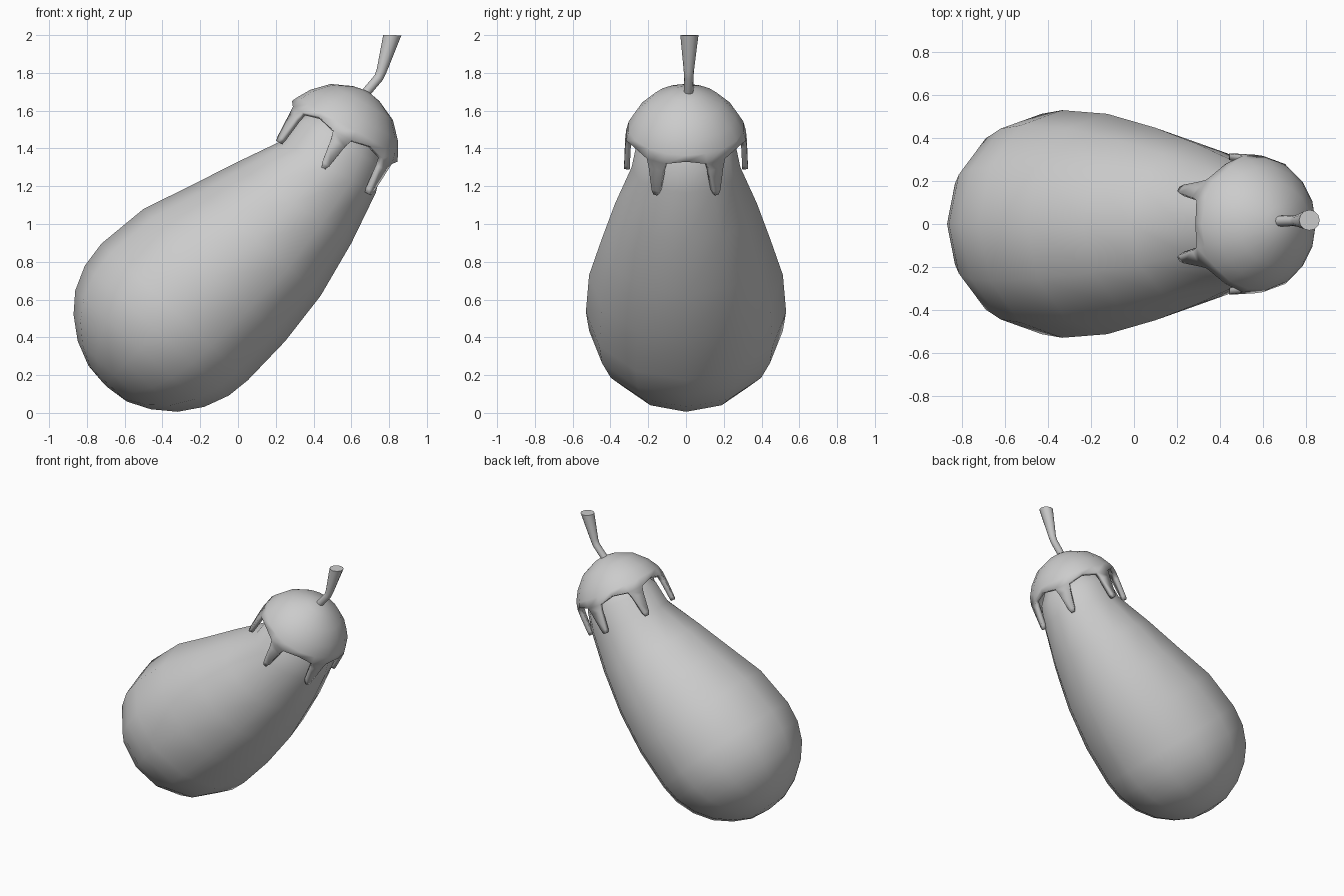
import bpy
import bmesh
from math import sin, cos, radians
from mathutils import Vector

cube = bpy.data.objects.get("Cube")
if cube:
    bpy.data.objects.remove(cube)

grey = bpy.data.materials.new("plain grey")
grey.use_nodes = True
tone = (0.6, 0.6, 0.6, 1)
grey.diffuse_color = tone
grey.node_tree.nodes["Principled BSDF"].inputs["Base Color"].default_value = tone


def ring_point(centre, radius, tilt, angle):
    """Point on a circle whose axis leans from z towards +x by tilt degrees."""
    t, a = radians(tilt), radians(angle)
    across = Vector((cos(t), 0, -sin(t)))
    return Vector(centre) + radius * (cos(a) * across + sin(a) * Vector((0, 1, 0)))


def finish(name, bm, sharp):
    bmesh.ops.recalc_face_normals(bm, faces=bm.faces)
    mesh = bpy.data.meshes.new(name)
    bm.to_mesh(mesh)
    bm.free()
    mesh.materials.append(grey)
    obj = bpy.data.objects.new(name, mesh)
    bpy.context.collection.objects.link(obj)
    bpy.ops.object.select_all(action="DESELECT")
    obj.select_set(True)
    bpy.context.view_layer.objects.active = obj
    bpy.ops.object.shade_smooth_by_angle(angle=radians(sharp))
    return obj


def bridge(bm, low, high):
    n = len(low)
    for i in range(n):
        j = (i + 1) % n
        bm.faces.new((low[i], low[j], high[j], high[i]))


def loft(name, sections, sides, sharp):
    """Skin a tube through (x, y, z, radius, tilt) sections and close both ends."""
    bm = bmesh.new()
    rings = [[bm.verts.new(ring_point((x, y, z), r, tilt, 360 * i / sides))
              for i in range(sides)] for x, y, z, r, tilt in sections]
    for low, high in zip(rings, rings[1:]):
        bridge(bm, low, high)
    bm.faces.new(rings[0])
    bm.faces.new(rings[-1])
    return finish(name, bm, sharp)


# Plump body, leaning and bending upright towards the neck
loft("body", [
    (-0.70, 0, 0.145, 0.02, 43), (-0.69, 0, 0.155, 0.14, 43),
    (-0.655, 0, 0.20, 0.265, 43), (-0.595, 0, 0.263, 0.377, 43),
    (-0.52, 0, 0.34, 0.46, 42), (-0.43, 0, 0.435, 0.513, 42),
    (-0.335, 0, 0.535, 0.53, 43), (-0.125, 0, 0.73, 0.513, 43),
    (0.10, 0, 0.915, 0.448, 41), (0.29, 0, 1.11, 0.375, 34),
    (0.475, 0, 1.30, 0.288, 28), (0.54, 0, 1.43, 0.26, 30),
    (0.61, 0, 1.57, 0.15, 30)], 12, 60)

# Bent stem that widens to a flat cut end
loft("stem", [
    (0.63, 0.012, 1.64, 0.025, 40), (0.745, 0.015, 1.775, 0.025, 32),
    (0.76, 0.015, 1.81, 0.027, 18), (0.817, 0.018, 2.0, 0.048, 2)], 12, 40)

# Domed cap with six pointed leaves hanging over the neck
CAP_TILT = 30
CAP_CENTRE = Vector((0.53, 0, 1.43))
CAP_AXIS = Vector((sin(radians(CAP_TILT)), 0, cos(radians(CAP_TILT))))


def cap_point(height, radius, angle):
    return ring_point(CAP_CENTRE + height * CAP_AXIS, radius, CAP_TILT, angle)


bm = bmesh.new()
angles = [leaf * 60 + 30 + step for leaf in range(6) for step in (-10, 10, 30)]
rings = []
for height, radius in [(0.30, 0.08), (0.25, 0.19), (0.17, 0.267), (0.10, 0.308)]:
    rings.append([bm.verts.new(cap_point(height, radius, a)) for a in angles])
rim = [bm.verts.new(cap_point(0.07 if i % 3 == 2 else 0.045, 0.322, a))
       for i, a in enumerate(angles)]
rings.append(rim)
for upper, lower in zip(rings, rings[1:]):
    bridge(bm, lower, upper)
apex = bm.verts.new(cap_point(0.315, 0, 0))
for i in range(len(angles)):
    bm.faces.new((apex, rings[0][i], rings[0][(i + 1) % len(angles)]))
for leaf in range(6):
    left, right = rim[leaf * 3], rim[leaf * 3 + 1]
    for height, radius, half in [(0.0, 0.325, 7.5), (-0.13, 0.328, 3.8), (-0.155, 0.328, 2)]:
        a = leaf * 60 + 30
        low_left = bm.verts.new(cap_point(height, radius, a - half))
        low_right = bm.verts.new(cap_point(height, radius, a + half))
        bm.faces.new((left, low_left, low_right, right))
        left, right = low_left, low_right
cap = finish("leafy_cap", bm, 40)
shell = cap.modifiers.new("thickness", "SOLIDIFY")
shell.thickness = 0.03
shell.offset = -1
cap.modifiers.move(len(cap.modifiers) - 1, 0)
